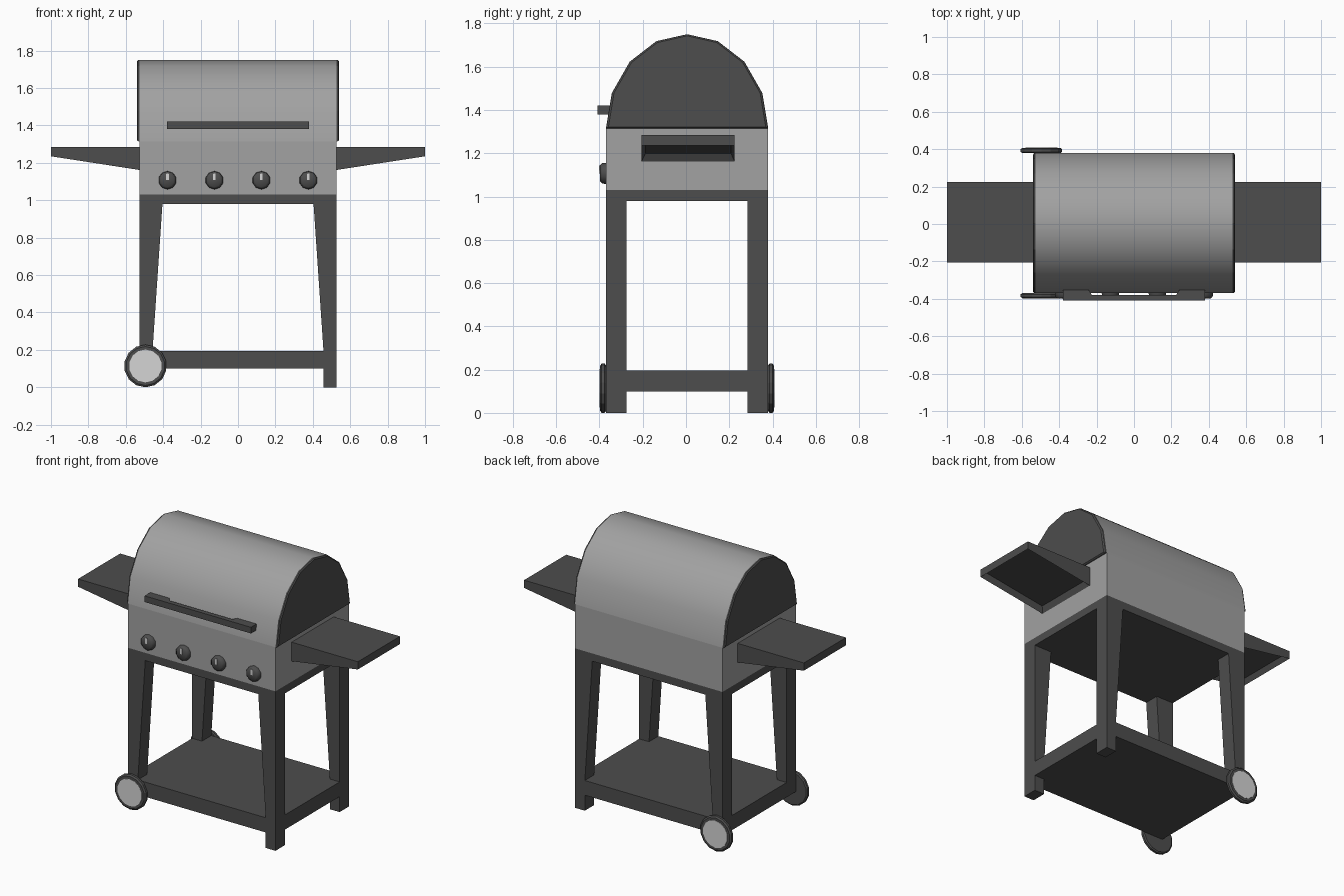
import bpy, bmesh, math
from mathutils import Matrix, Vector

cube = bpy.data.objects.get("Cube")
if cube:
    bpy.data.objects.remove(cube, do_unlink=True)


def material(name, value):
    m = bpy.data.materials.new(name)
    m.use_nodes = True
    colour = (value, value, value, 1)
    m.diffuse_color = colour
    m.node_tree.nodes["Principled BSDF"].inputs["Base Color"].default_value = colour
    return m


DARK = material("charcoal", 0.075)
STEEL = material("steel grey", 0.36)
PALE = material("pale grey", 0.66)


def finish(name, bm, mat, smooth=None):
    bmesh.ops.recalc_face_normals(bm, faces=bm.faces)
    mesh = bpy.data.meshes.new(name)
    bm.to_mesh(mesh)
    bm.free()
    mesh.materials.append(mat)
    ob = bpy.data.objects.new(name, mesh)
    bpy.context.collection.objects.link(ob)
    if smooth:
        bpy.ops.object.select_all(action='DESELECT')
        ob.select_set(True)
        bpy.context.view_layer.objects.active = ob
        bpy.ops.object.shade_smooth_by_angle(angle=math.radians(smooth))
    return ob


def loft(rings):
    """Closed solid through matching rings of points."""
    bm = bmesh.new()
    loops = [[bm.verts.new(p) for p in ring] for ring in rings]
    n = len(loops[0])
    for a, b in zip(loops, loops[1:]):
        for i in range(n):
            j = (i + 1) % n
            bm.faces.new((a[i], a[j], b[j], b[i]))
    bm.faces.new(loops[0])
    bm.faces.new(loops[-1])
    bmesh.ops.recalc_face_normals(bm, faces=bm.faces)
    return bm


def box(name, x, y, z, mat):
    ring = [(x[0], y[0]), (x[1], y[0]), (x[1], y[1]), (x[0], y[1])]
    return finish(name, loft([[(px, py, h) for px, py in ring] for h in z]), mat)


def disc(name, centre, sections, sides, mat, smooth=None):
    """Round part along y; sections are (y, radius) pairs."""
    rings = []
    for y, r in sections:
        turn = [math.tau * (i + 0.5) / sides for i in range(sides)]
        rings.append([(centre[0] + r * math.cos(t), y, centre[1] + r * math.sin(t)) for t in turn])
    return finish(name, loft(rings), mat, smooth)


HALF = 0.527
FRONT, BACK, MID = -0.37, 0.38, 0.005

# Firebox and the frame under it
box("firebox", (-HALF, HALF), (FRONT, BACK), (1.03, 1.315), STEEL)
box("top_frame", (-HALF, HALF), (FRONT, BACK), (0.98, 1.03), DARK)
box("bottom_shelf", (-HALF, HALF), (FRONT, BACK), (0.10, 0.195), DARK)

# Arched lid with chamfered end caps
half_arch = [(0.375, 1.315), (0.348, 1.478), (0.265, 1.623), (0.142, 1.718)]
arch = half_arch + [(0, 1.75)] + [(-y, z) for y, z in reversed(half_arch)]


def arch_ring(x, scale=1.0):
    return [(x, MID + y * scale, 1.5 + (z - 1.5) * scale) for y, z in arch]


finish("lid", loft([arch_ring(-HALF), arch_ring(HALF)]), STEEL, 40)
for side, s in (("left", 1), ("right", -1)):
    finish(side + "_lid_cap",
           loft([arch_ring(s * HALF), arch_ring(s * 0.535, 0.995), arch_ring(s * 0.541, 0.97)]), DARK)

# Tapered legs; those on the wheel side stop at the shelf
for side, s, foot in (("left", 1, 0.0), ("right", -1, 0.10)):
    outline = [(HALF, foot), (HALF, 1.03), (0.40, 1.03), (0.404, 0.98), (0.457, 0.195), (0.457, foot)]
    for end, y0, y1 in (("front", FRONT, FRONT + 0.095), ("back", BACK - 0.095, BACK)):
        finish(f"{end}_{side}_leg",
               loft([[(s * x, y, z) for x, z in outline] for y in (y0, y1)]), DARK)

# Side tables with a sloping, hollow underside
for side, s in (("left", 1), ("right", -1)):
    outline = [(HALF, 1.285), (1.0, 1.285), (1.0, 1.235), (HALF, 1.162)]
    bm = loft([[(s * x, y, z) for x, z in outline] for y in (-0.205, 0.225)])
    under = min(bm.faces, key=lambda f: f.calc_center_median().z)
    bmesh.ops.inset_region(bm, faces=[under], thickness=0.025)
    bmesh.ops.translate(bm, verts=under.verts, vec=Vector((0, 0, 0.035)))
    finish(side + "_side_table", bm, DARK)

# Lid handle with flared mounts at both ends
flare = [(0.38, -0.41), (0.38, -0.34), (0.25, -0.34), (0.225, -0.38)]
plan = flare + [(-x, y) for x, y in reversed(flare)]
finish("lid_handle", loft([[(x, y, z) for x, y in plan] for z in (1.38, 1.42)]), DARK)

# Control knobs with pale pointers
for i in range(4):
    x = -0.377 + i * 0.251
    disc(f"knob_{i + 1}", (x, 1.107), [(FRONT, 0.049), (-0.388, 0.047), (-0.398, 0.036)], 10, DARK, 50)
    box(f"knob_pointer_{i + 1}", (x - 0.007, x + 0.007), (-0.401, -0.394), (1.107, 1.143), PALE)

# Wheels with pale hub plates
for end, y, s in (("front", FRONT, -1), ("back", BACK, 1)):
    centre = (-0.495, 0.114)
    disc(end + "_wheel", centre,
         [(y, 0.106), (y + s * 0.006, 0.114), (y + s * 0.020, 0.114), (y + s * 0.027, 0.104)], 14, DARK)
    disc(end + "_wheel_hub", centre, [(y + s * 0.026, 0.088), (y + s * 0.029, 0.088)], 14, PALE)
